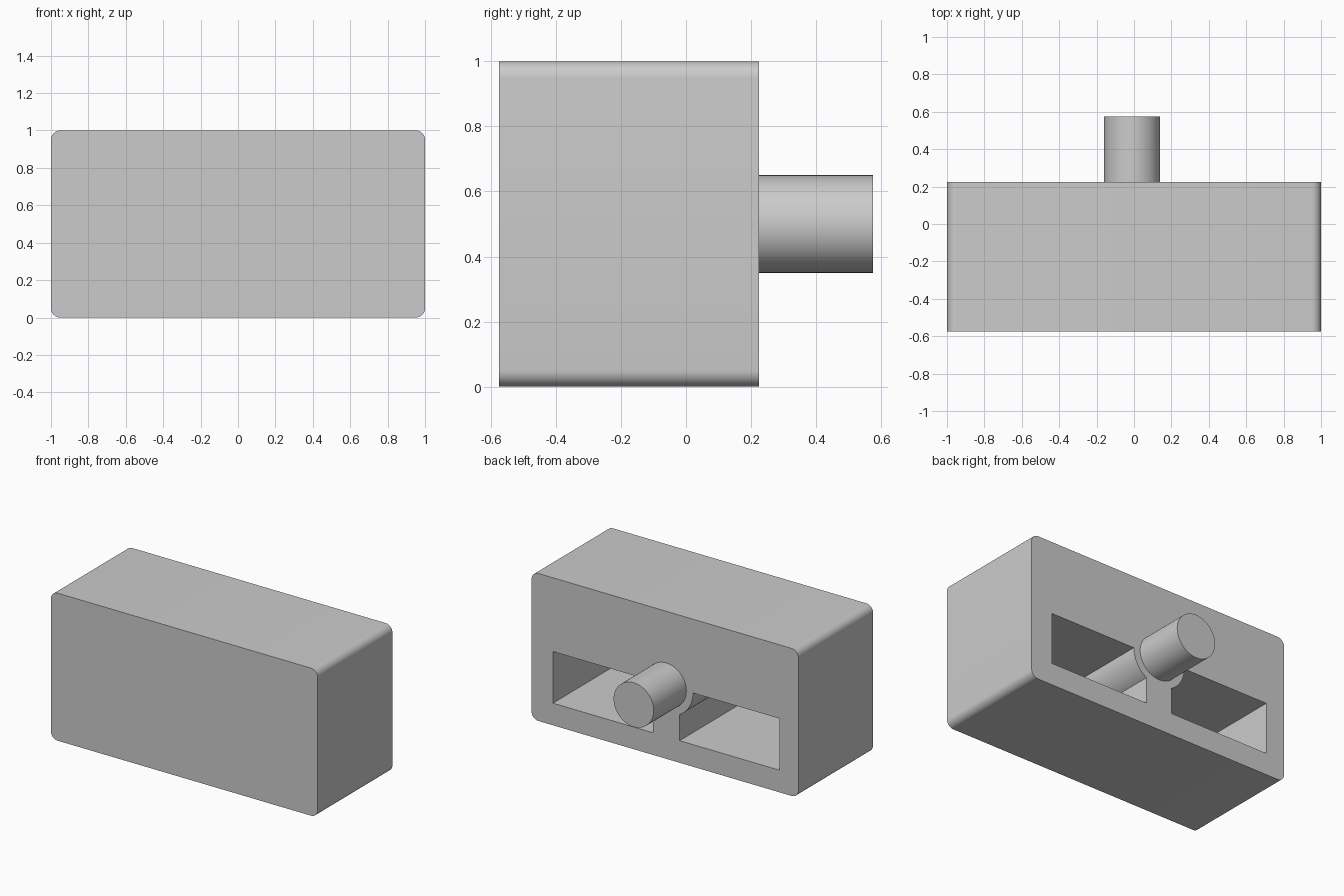
import bpy, bmesh, math

if "Cube" in bpy.data.objects:
    bpy.data.objects.remove(bpy.data.objects["Cube"])

FRONT, BACK = -0.575, 0.225      # body depth range
PEG_X, PEG_Z = -0.01, 0.5        # peg axis

grey = bpy.data.materials.new("plain_grey")
grey.use_nodes = True
colour = (0.6, 0.6, 0.6, 1)
grey.diffuse_color = colour
grey.node_tree.nodes["Principled BSDF"].inputs["Base Color"].default_value = colour


def arc(cx, cz, r, start, end, steps):
    """Points on an arc in the xz plane, angles in degrees."""
    angles = [math.radians(start + (end - start) * i / steps) for i in range(steps + 1)]
    return [(cx + r * math.cos(a), cz + r * math.sin(a)) for a in angles]


def extrude(name, outline, y0, y1):
    """Solid made by sweeping an xz outline from y0 to y1."""
    bm = bmesh.new()
    face = bm.faces.new([bm.verts.new((x, y0, z)) for x, z in outline])
    swept = bmesh.ops.extrude_face_region(bm, geom=[face])["geom"]
    moved = [v for v in swept if isinstance(v, bmesh.types.BMVert)]
    bmesh.ops.translate(bm, verts=moved, vec=(0, y1 - y0, 0))
    bmesh.ops.recalc_face_normals(bm, faces=bm.faces)
    mesh = bpy.data.meshes.new(name)
    bm.to_mesh(mesh)
    bm.free()
    mesh.materials.append(grey)
    obj = bpy.data.objects.new(name, mesh)
    bpy.context.collection.objects.link(obj)
    return obj


def activate(obj):
    bpy.ops.object.select_all(action="DESELECT")
    obj.select_set(True)
    bpy.context.view_layer.objects.active = obj


# Body: block with rounded long edges
R = 0.05
outline = []
for i, (cx, cz) in enumerate([(1 - R, 1 - R), (R - 1, 1 - R), (R - 1, R), (1 - R, R)]):
    outline += arc(cx, cz, R, 90 * i, 90 * i + 90, 8)
body = extrude("body", outline, FRONT, BACK)

# Two pockets in the back, leaving a central web and a round boss
for side in (-1, 1):
    pocket = [(0.85, 0.5), (0.85, 0.15), (0.1, 0.15)] + arc(0, 0.5, 0.2, -60, 0, 16)
    pocket = [(PEG_X + side * x, z) for x, z in pocket]
    cutter = extrude("pocket_cutter", pocket, FRONT + 0.15, BACK + 0.1)
    cutter.hide_render = True
    cut = body.modifiers.new("pocket", "BOOLEAN")
    cut.operation = "DIFFERENCE"
    cut.solver = "EXACT"
    cut.object = cutter
    activate(body)
    bpy.ops.object.modifier_apply(modifier=cut.name)
    bpy.data.objects.remove(cutter)

# Peg: round shaft standing out of the boss
peg = extrude("peg", arc(PEG_X, PEG_Z, 0.15, 0, 360, 64)[:-1], BACK - 0.02, 0.575)

for obj in (body, peg):
    activate(obj)
    bpy.ops.object.shade_smooth_by_angle(angle=math.radians(30))
